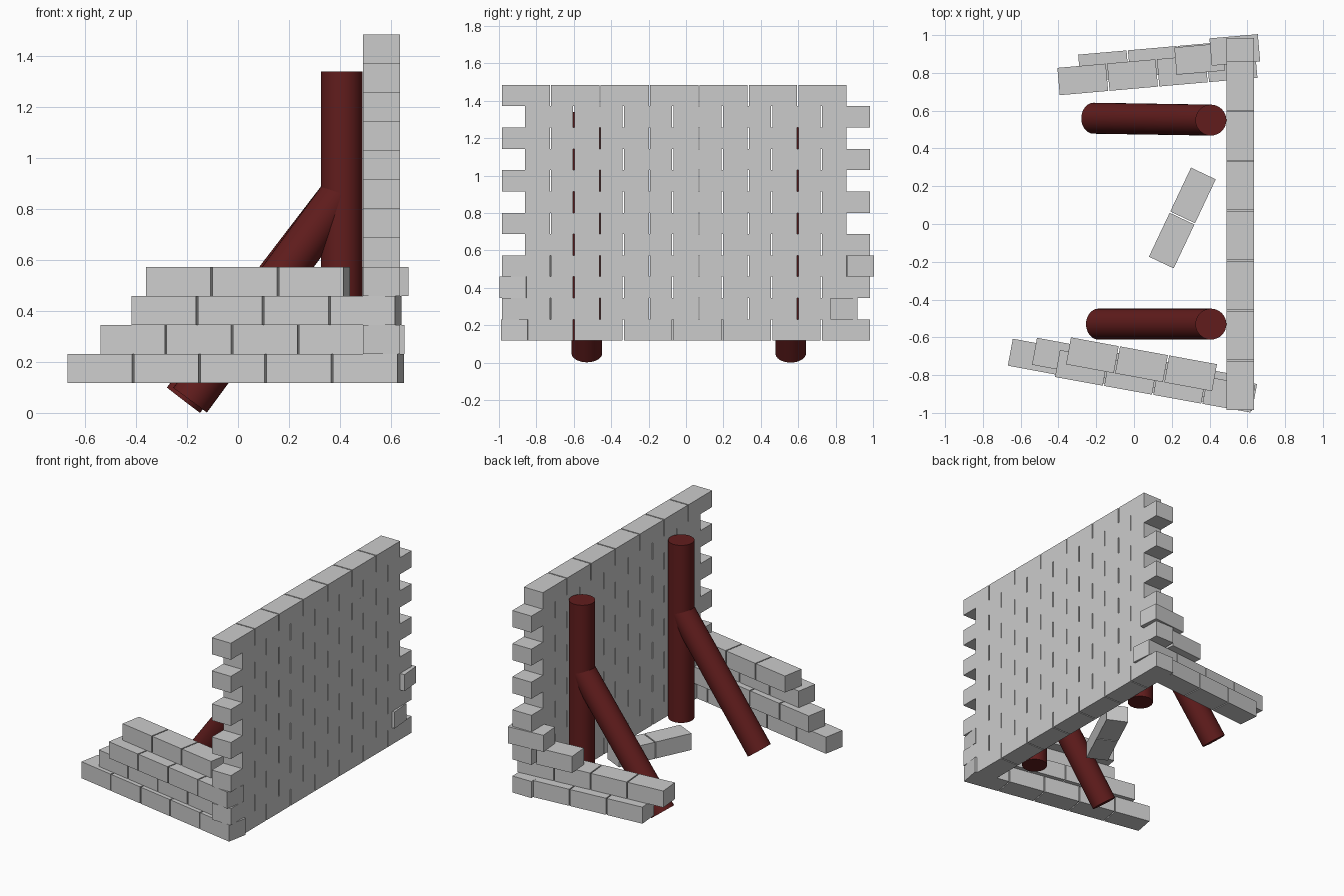
import bpy, bmesh
from math import radians, cos, sin
from mathutils import Vector, Matrix

if "Cube" in bpy.data.objects:
    bpy.data.objects.remove(bpy.data.objects["Cube"])

L, W, H, GAP = 0.257, 0.145, 0.114, 0.0075   # brick length, width, height, joint
PITCH, Z0 = L + GAP, 0.117                   # brick spacing, floor level


def brick_object(name, rows):
    """rows: (x, y of the starting corner, course, brick count, angle)."""
    bm = bmesh.new()
    for x, y, course, count, angle in rows:
        turn = Matrix.Translation((x, y, Z0 + course * H)) @ Matrix.Rotation(radians(angle), 4, 'Z')
        for i in range(count):
            place = Matrix.Translation((i * PITCH + L / 2, W / 2, H / 2))
            bmesh.ops.create_cube(bm, size=1, matrix=turn @ place @ Matrix.Diagonal((L, W, H, 1)))
    mesh = bpy.data.meshes.new(name)
    bm.to_mesh(mesh)
    bm.free()
    obj = bpy.data.objects.new(name, mesh)
    bpy.context.collection.objects.link(obj)
    return obj


def pole(name, a, b, r=0.082):
    a, b = Vector(a), Vector(b)
    bpy.ops.mesh.primitive_cylinder_add(vertices=32, radius=r, depth=(b - a).length, location=(a + b) / 2)
    obj = bpy.context.object
    obj.name = name
    obj.rotation_mode = 'QUATERNION'
    obj.rotation_quaternion = (b - a).to_track_quat('Z', 'Y')
    bpy.ops.object.shade_smooth_by_angle(angle=radians(40))
    obj.data.materials.append(wood)


wood = bpy.data.materials.new("red_wood")
wood.diffuse_color = (0.12, 0.012, 0.012, 1)
wood.use_nodes = True
wood.node_tree.nodes["Principled BSDF"].inputs["Base Color"].default_value = wood.diffuse_color

# Tall main wall in running bond, toothed ends
brick_object("main_wall", [(0.635, -0.86 if c % 2 == 0 else -0.985, c, 7, 90) for c in range(12)])

# Broken side walls, stepping down away from the main wall
brick_object("front_side_wall", [
    (-0.668, -0.75, 0, 5, -10.5),
    (-0.54, -0.745, 1, 4, -10.5),
    (-0.418, -0.81, 2, 4, -10.3),
    (-0.36, -0.743, 3, 3, -10.4)])
brick_object("back_side_wall", [
    (-0.283, 0.752, 0, 3, 5),
    (-0.393, 0.682, 1, 4, 5),
    (0.226, 0.79, 2, 1, 5),
    (0.412, 0.838, 3, 1, 5)])

# Two fallen bricks on the floor
brick_object("loose_bricks", [(0.21, -0.235, 0, 2, 64.7)])

# Upright posts with slanted braces
for side, y, foot_x, foot_y in (("front", -0.53, -0.188, -0.53), ("back", 0.55, -0.214, 0.56)):
    pole(side + "_post", (0.407, y, Z0), (0.407, y, 1.34))
    pole(side + "_brace", (foot_x, foot_y, 0.05), (0.407, y, 0.86))
